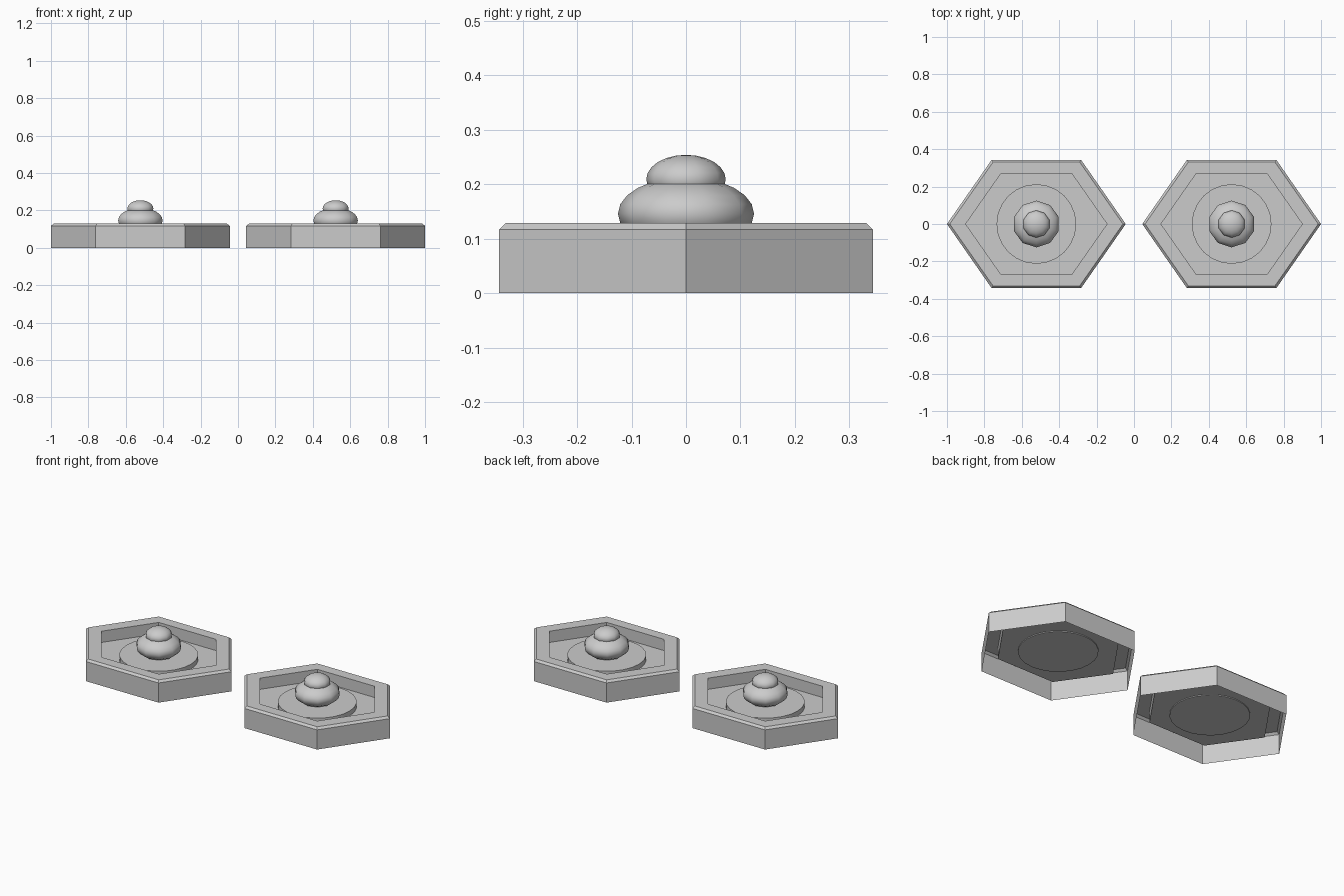
import bpy, bmesh
from math import radians, cos, sin, pi

if "Cube" in bpy.data.objects:
    bpy.data.objects.remove(bpy.data.objects["Cube"])

YS = 0.83  # hexagons are squashed in y


def hex_ring(bm, r, y_half, z):
    return [bm.verts.new((r * cos(i * pi / 3),
                          y_half * sin(i * pi / 3) / sin(pi / 3), z)) for i in range(6)]


def make_tray(name, x):
    # open-bottomed hexagonal shell: wall, bevel, rim, inner wall, floor
    bm = bmesh.new()
    profile = [(0.478, 0.343, 0.0), (0.478, 0.343, 0.117), (0.463, 0.331, 0.129),
               (0.378, 0.27, 0.129), (0.378, 0.27, 0.062)]
    rings = [hex_ring(bm, *p) for p in profile]
    for a, b in zip(rings, rings[1:]):
        for i in range(6):
            j = (i + 1) % 6
            bm.faces.new((a[i], a[j], b[j], b[i]))
    bm.faces.new(rings[-1])
    me = bpy.data.meshes.new(name)
    bm.to_mesh(me)
    bm.free()
    ob = bpy.data.objects.new(name, me)
    ob.location.x = x
    bpy.context.collection.objects.link(ob)


def make_knob(name, x, z, r, height):
    # flattened low-sided ball
    bpy.ops.mesh.primitive_uv_sphere_add(segments=10, ring_count=12, radius=1,
                                         location=(x, 0, z))
    ob = bpy.context.object
    ob.name = name
    ob.scale = (r, r, height)
    bpy.ops.object.transform_apply(location=False, rotation=False, scale=True)
    bpy.ops.object.shade_smooth()


for side, x in (("left", -0.522), ("right", 0.522)):
    make_tray(side + "_hexagonal_tray", x)
    # raised disc on the tray floor
    bpy.ops.mesh.primitive_cylinder_add(vertices=24, radius=0.213, depth=0.034,
                                        location=(x, 0, 0.074))
    bpy.context.object.name = side + "_disc"
    bpy.ops.object.shade_smooth_by_angle(angle=radians(30))
    make_knob(side + "_lower_knob", x, 0.146, 0.125, 0.067)
    make_knob(side + "_upper_knob", x, 0.209, 0.073, 0.045)
